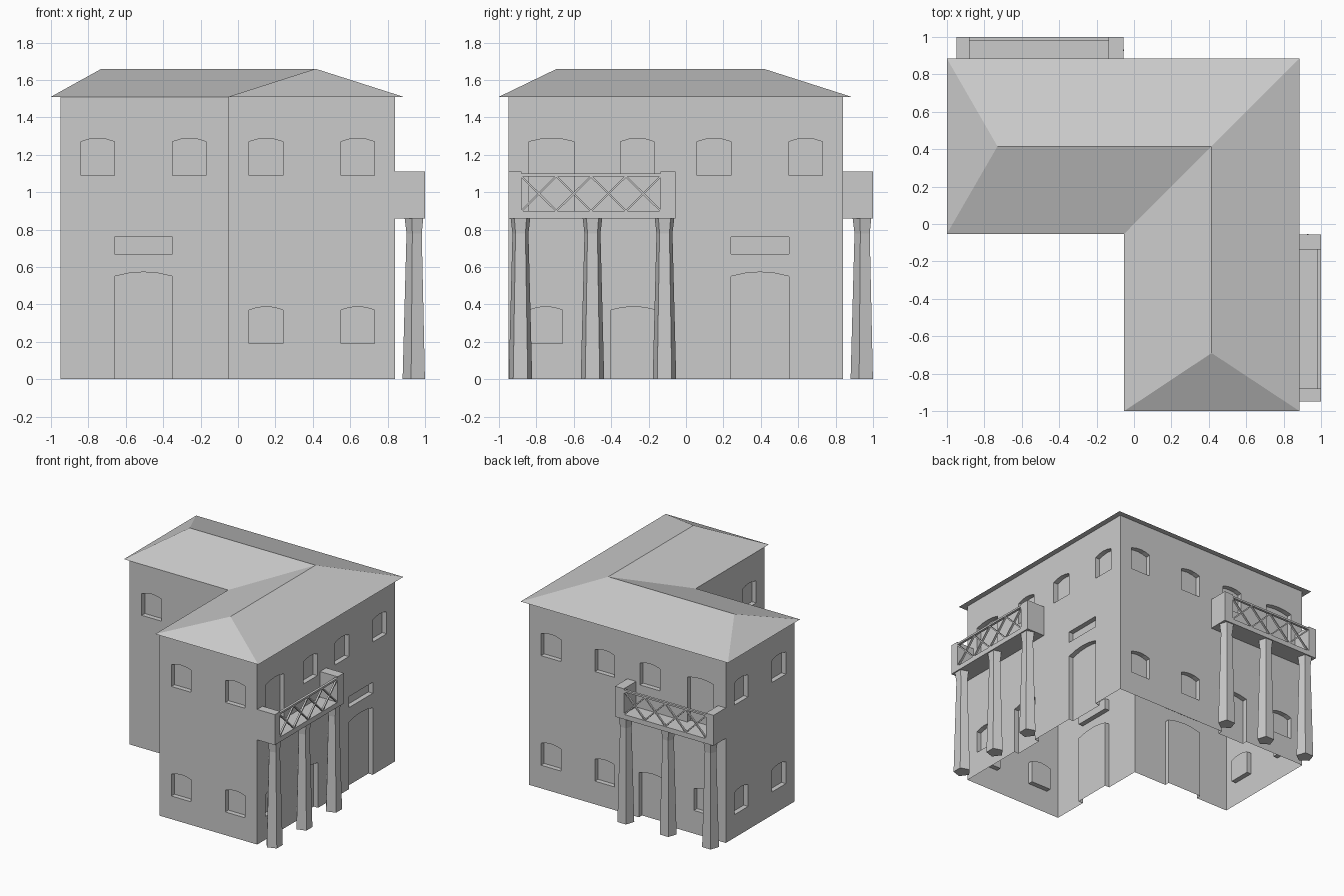
import bpy, bmesh, math
from mathutils import Matrix, Vector

if "Cube" in bpy.data.objects:
    bpy.data.objects.remove(bpy.data.objects["Cube"])

SWAP = Matrix(((0, 1, 0, 0), (1, 0, 0, 0), (0, 0, 1, 0), (0, 0, 0, 1)))  # mirror on the diagonal x = y


def make_object(name, bm, recalc=True):
    if recalc:
        bmesh.ops.recalc_face_normals(bm, faces=bm.faces)
    me = bpy.data.meshes.new(name)
    bm.to_mesh(me)
    bm.free()
    ob = bpy.data.objects.new(name, me)
    bpy.context.collection.objects.link(ob)
    return ob


def prism(bm, pts, vec):
    """Closed prism: polygon pts extruded along vec."""
    a = [bm.verts.new(p) for p in pts]
    b = [bm.verts.new(Vector(p) + Vector(vec)) for p in pts]
    bm.faces.new(a)
    bm.faces.new(b[::-1])
    for i in range(len(a)):
        j = (i + 1) % len(a)
        bm.faces.new((a[i], b[i], b[j], a[j]))


def box(bm, x0, x1, y0, y1, z0, z1):
    prism(bm, [(x0, y0, z0), (x1, y0, z0), (x1, y1, z0), (x0, y1, z0)], (0, 0, z1 - z0))


# Walls: L-shaped block
LO, IN, HI, EAVE = -0.95, -0.05, 0.84, 1.51
plan = [(LO, IN), (IN, IN), (IN, LO), (HI, LO), (HI, HI), (LO, HI)]
bm = bmesh.new()
prism(bm, [(x, y, 0) for x, y in plan], (0, 0, EAVE))
walls = make_object("walls", bm)

# Openings: (left, right, bottom, spring height, arch rise)
UP, LOW = 1.09, 0.19


def window(u, z):
    return (u, u + 0.18, z, z + 0.18, 0.018)


def entrance(u):
    return [(u, u + 0.31, -0.1, 0.55, 0.023), (u, u + 0.31, 0.67, 0.76, 0)]


ends = [window(u, z) for u in (0.06, 0.55) for z in (UP, LOW)]
inner = [window(-0.84, UP), window(-0.35, UP)] + entrance(-0.66)
outer = [window(u, UP) for u in (-0.35, 0.06, 0.55)]
outer += [window(-0.84, LOW), (-0.84, -0.60, 0.9, 1.27, 0.018), (-0.40, -0.16, -0.1, 0.37, 0.018)]
back = outer + [window(0.06, LOW), window(0.55, LOW)]
right = outer + entrance(0.24)

DEPTH = 0.04
cut = bmesh.new()
for plane, out, lists in ((LO, -1, (ends, ends)), (IN, -1, (inner, inner)), (HI, 1, (back, right))):
    for swapped, openings in enumerate(lists):
        for u0, u1, z0, z1, rise in openings:
            pts = [(u0, z0), (u1, z0)]
            if rise:
                for k in range(5):
                    t = 1 - k / 2
                    pts.append(((u0 + u1) / 2 + t * (u1 - u0) / 2, z1 + rise * (1 - t * t)))
            else:
                pts += [(u1, z1), (u0, z1)]
            y = plane - out * DEPTH
            pts = [Vector((u, y, z)) for u, z in pts]
            vec = Vector((0, out * (DEPTH + 0.03), 0))
            if swapped:
                pts, vec = [SWAP @ p for p in pts], SWAP @ vec
            prism(cut, pts, vec)
cutter = make_object("opening_cutter", cut)
cutter.hide_render = True
mod = walls.modifiers.new("openings", 'BOOLEAN')
mod.operation, mod.solver, mod.object = 'DIFFERENCE', 'EXACT', cutter
bpy.context.view_layer.objects.active = walls
bpy.ops.object.modifier_apply(modifier=mod.name)
bpy.data.objects.remove(cutter)

# The shell is open at the bottom and under the roof
bm = bmesh.new()
bm.from_mesh(walls.data)
caps = [f for f in bm.faces if all(v.co.z < 0.001 for v in f.verts)
        or all(v.co.z > EAVE - 0.001 for v in f.verts)]
bmesh.ops.delete(bm, geom=caps, context='FACES')
bm.to_mesh(walls.data)
bm.free()

# Roof: hipped L with a flat soffit
bm = bmesh.new()
wall_top = [bm.verts.new((x, y, EAVE)) for x, y in plan]
e = [bm.verts.new((x * 1.053, y * 1.053, EAVE)) for x, y in plan]
a, b, c = [bm.verts.new((x, y, 1.66)) for x, y in ((-0.71, 0.415), (0.415, 0.415), (0.415, -0.69))]
a.co.x = -0.73
for f in ((e[0], e[1], b, a), (e[1], e[2], c, b), (e[2], e[3], c),
          (e[3], e[4], b, c), (e[4], e[5], a, b), (e[5], e[0], a)):
    bm.faces.new(f)
for i in range(6):
    j = (i + 1) % 6
    bm.faces.new((wall_top[i], wall_top[j], e[j], e[i]))
make_object("roof", bm)


# Balcony: floor, end blocks, top rail and crossed lattice
def balcony():
    bm = bmesh.new()
    y0, y1, x1 = -0.88, -0.135, 1.0
    box(bm, HI, x1, y0, y1, 0.86, 0.90)
    box(bm, HI, x1, LO, y0, 0.86, 1.11)
    box(bm, HI, x1, y1, -0.055, 0.86, 1.11)
    box(bm, 0.98, x1, y0, y1, 1.085, 1.1)
    n, w = 4, 0.007
    step = (y1 - y0) / n
    for i in range(n):
        p, q = y0 + i * step, y0 + (i + 1) * step
        for s, t in ((p, q), (q, p)):
            prism(bm, [(0.983, s - w, 0.9), (0.983, s + w, 0.9),
                       (0.983, t + w, 1.085), (0.983, t - w, 1.085)], (0.014, 0, 0))
    return bm


# Columns: tapered five-sided shafts with a flared head
def columns():
    bm = bmesh.new()
    for cy in (-0.885, -0.5, -0.115):
        rings = []
        for z, r in ((0, 0.066), (0.78, 0.045), (0.86, 0.055)):
            rings.append([bm.verts.new((0.946 + r * math.cos(t), cy + r * math.sin(t), z))
                          for t in (math.pi * (1 + 2 * k / 5) for k in range(5))])
        for lo, hi in zip(rings, rings[1:]):
            for k in range(5):
                m = (k + 1) % 5
                bm.faces.new((lo[k], lo[m], hi[m], hi[k]))
        bm.faces.new(rings[0][::-1])
        bm.faces.new(rings[-1])
    return bm


for name, build in (("balcony", balcony), ("columns", columns)):
    make_object("right_" + name, build())
    bm = build()
    bmesh.ops.transform(bm, matrix=SWAP, verts=bm.verts)
    make_object("back_" + name, bm)
